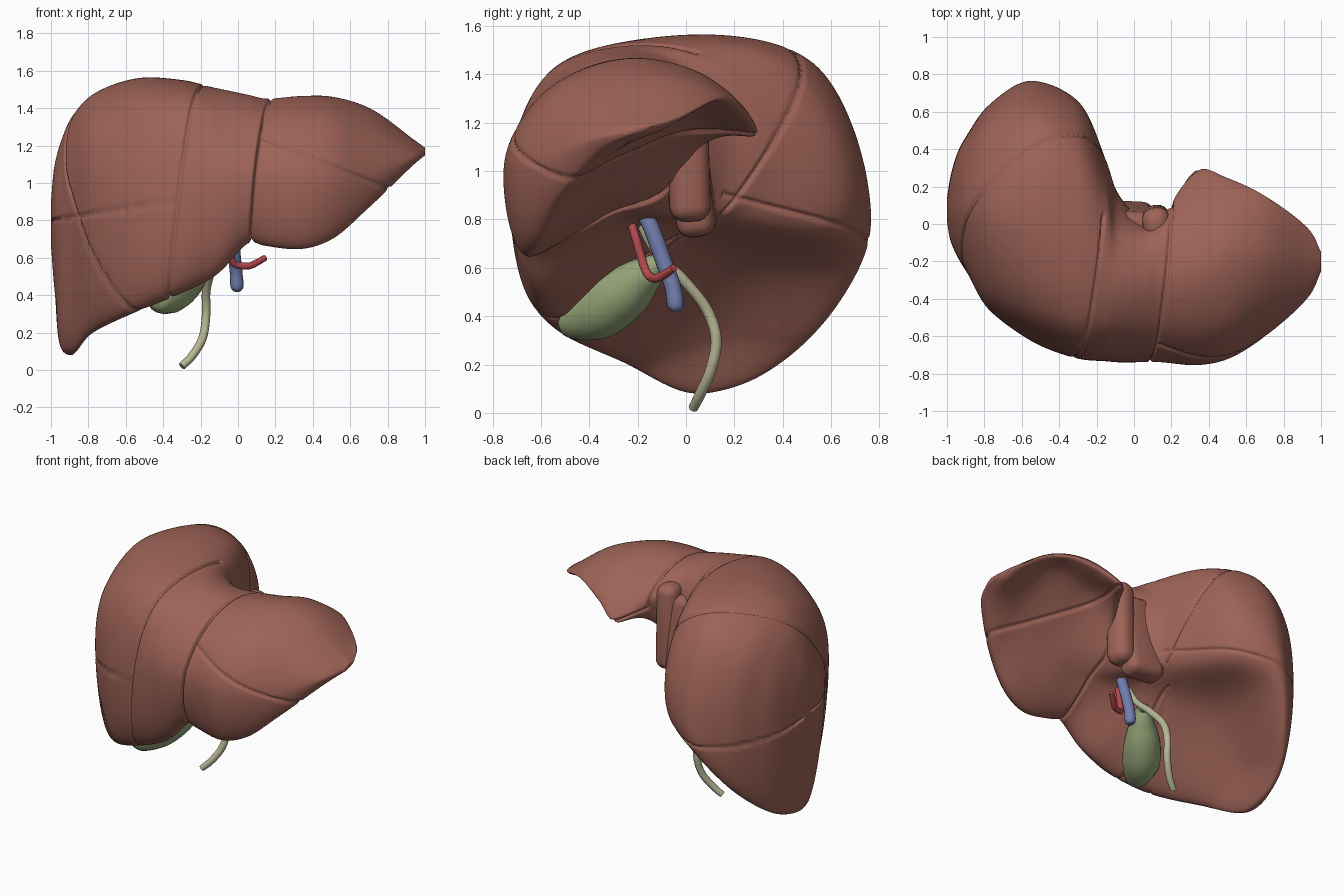
import bpy, bmesh, math
from mathutils import Vector

if "Cube" in bpy.data.objects:
    bpy.data.objects.remove(bpy.data.objects["Cube"])


def material(name, rgb):
    m = bpy.data.materials.new(name)
    m.diffuse_color = (*rgb, 1)
    m.use_nodes = True
    m.node_tree.nodes["Principled BSDF"].inputs["Base Color"].default_value = m.diffuse_color
    return m


LIVER = material("liver_brown", (0.34, 0.125, 0.095))
GREEN = material("gall_green", (0.31, 0.38, 0.19))
CREAM = material("duct_cream", (0.48, 0.47, 0.30))
BLUE = material("vein_blue", (0.17, 0.21, 0.42))
RED = material("artery_red", (0.48, 0.07, 0.08))


def spline(pts, steps, closed=False):
    """Centripetal Catmull-Rom through vectors of any size."""
    n = len(pts)
    if closed:
        ext = [pts[-1]] + pts + pts[:2]
    else:
        ext = [pts[0] * 2 - pts[1]] + pts + [pts[-1] * 2 - pts[-2]]
    out = []
    for i in range(n if closed else n - 1):
        p0, p1, p2, p3 = ext[i:i + 4]
        a, b, c = [max((q - p).length, 1e-4) ** 0.5 for p, q in ((p0, p1), (p1, p2), (p2, p3))]
        m1 = ((p1 - p0) / a - (p2 - p0) / (a + b) + (p2 - p1) / b) * b
        m2 = ((p2 - p1) / b - (p3 - p1) / (b + c) + (p3 - p2) / c) * b
        for k in range(steps):
            t = k / steps
            t2, t3 = t * t, t * t * t
            out.append(p1 * (2 * t3 - 3 * t2 + 1) + m1 * (t3 - 2 * t2 + t)
                       + p2 * (3 * t2 - 2 * t3) + m2 * (t3 - t2))
    if not closed:
        out.append(pts[-1].copy())
    return out


# Cross-sections: x, then (y, z) of front, top front, top, top back,
# back, hollow back, hollow front, lower edge
right = [
    (-.98, -.09, .80, -.07, .98, .07, 1.10, .22, .98, .26, .78, .20, .50, .10, .42, 0, .50),
    (-.94, -.18, .75, -.13, 1.08, .08, 1.24, .33, 1.10, .39, .75, .30, .28, .15, .12, 0, .13),
    (-.89, -.26, .80, -.21, 1.17, .08, 1.35, .38, 1.21, .48, .78, .39, .23, .17, .10, -.05, .11),
    (-.78, -.45, .82, -.37, 1.25, .06, 1.47, .48, 1.32, .63, .80, .54, .34, .15, .31, -.26, .21),
    (-.55, -.62, .95, -.46, 1.39, .03, 1.557, .53, 1.44, .75, .95, .72, .66, .15, .58, -.50, .32),
    (-.30, -.715, 1.0, -.55, 1.42, -.07, 1.55, .42, 1.45, .65, 1.05, .59, .77, 0, .71, -.60, .42),
    (-.15, -.73, 1.03, -.56, 1.40, -.20, 1.515, .17, 1.42, .34, 1.13, .25, .86, -.15, .75, -.61, .49),
    (-.085, -.735, 1.04, -.56, 1.38, -.28, 1.50, -.02, 1.43, .16, 1.14, .08, .84, -.20, .77, -.62, .54),
]
left = [
    (.065, -.735, 1.05, -.56, 1.35, -.30, 1.468, -.08, 1.41, 0, 1.22, -.05, .86, -.27, .81, -.64, .69),
    (.14, -.735, 1.05, -.57, 1.33, -.30, 1.45, -.05, 1.40, .03, 1.28, -.06, .93, -.32, .83, -.64, .67),
    (.34, -.75, 1.04, -.58, 1.33, -.25, 1.465, .08, 1.36, .29, 1.15, .03, 1.17, -.34, .89, -.66, .65),
    (.50, -.72, 1.03, -.56, 1.32, -.22, 1.46, .07, 1.40, .245, 1.24, .02, 1.23, -.32, .98, -.63, .70),
    (.70, -.60, 1.03, -.48, 1.26, -.22, 1.395, 0, 1.38, .15, 1.30, 0, 1.27, -.28, 1.08, -.55, .87),
    (.94, -.38, 1.13, -.34, 1.175, -.21, 1.228, -.11, 1.23, -.035, 1.22, -.10, 1.17, -.22, 1.13, -.35, 1.10),
]


def tip(sec, x, s, cy, cz):
    """Shrunken copy of an end section that closes the loft."""
    c = (cz, cy)
    return (x,) + tuple(c[i % 2] + (sec[i] - c[i % 2]) * s for i in range(1, 17))


sections = [tip(right[0], -1, .35, .07, .8)] + right + left + [tip(left[-1], 1, .3, -.2, 1.17)]


# Segment boundaries: signed distance and depth where each groove applies
def groove(p):
    x, y, z = p
    a = x - (.077 + .086 * z + .103 * y)
    b = x - (-.335 + .112 * z + .124 * y)
    d = [(a, .02)]
    if y < .05:
        d.append((b, .018))
    if b < 0 or y > .15 and x < 0:
        d.append((z - (.9 + .15 * (x + .34) - .2 * max(0, y)), .016))
        d.append(((y + .383 - .66 * x - .758 * z) / 1.42, .016))
    if a > 0:
        d.append(((z - 1.25 + .41 * (x - .12)) / 1.08, .015))
    return max(h * math.exp(-(v / .008) ** 2) for v, h in d)


# Liver body, lofted through the sections
loops = []
for s in sections:
    ring = [Vector((s[0], s[i], s[i + 1])) for i in range(1, 17, 2)]
    loops.append(spline(ring, 30, True))
columns = [spline(list(col), 24) for col in zip(*loops)]
bm = bmesh.new()
grid = [[bm.verts.new(p) for p in col] for col in columns]
n = len(grid)
for i in range(n):
    a, b = grid[i], grid[(i + 1) % n]
    for j in range(len(a) - 1):
        bm.faces.new((a[j], b[j], b[j + 1], a[j + 1]))
for e in (0, -1):
    mid = bm.verts.new(sum((c[e].co for c in grid), Vector()) / n)
    for i in range(n):
        bm.faces.new((grid[i][e], grid[(i + 1) % n][e], mid))
bmesh.ops.recalc_face_normals(bm, faces=bm.faces)
bm.normal_update()
moves = [(v, v.co - v.normal * groove(v.co)) for v in bm.verts]
for v, co in moves:
    v.co = co
for f in bm.faces:
    f.smooth = True
me = bpy.data.meshes.new("liver_body")
bm.to_mesh(me)
bm.free()
me.materials.append(LIVER)
bpy.context.collection.objects.link(bpy.data.objects.new("liver_body", me))


# Caudate lobe: rounded blocks on the back
def block(name, loc, size, rot, bevel):
    bpy.ops.mesh.primitive_cube_add(size=1, location=loc, rotation=rot)
    ob = bpy.context.object
    ob.name = name
    ob.scale = size
    bpy.ops.object.transform_apply(location=False, rotation=False, scale=True)
    m = ob.modifiers.new("round", 'BEVEL')
    m.width, m.segments = bevel, 5
    ob.data.materials.append(LIVER)
    bpy.ops.object.shade_smooth()


block("caudate_lobe", (.12, .01, 1.08), (.15, .17, .58), (.03, 0, .1), .065)
block("caudate_process", (-.02, .015, 1.02), (.27, .16, .58), (.12, .06, -.05), .06)


# Gallbladder, ducts and vessels: tubes through (x, y, z, radius)
def tube(name, pts, mat):
    path = spline([Vector(p) for p in pts], 10)
    cu = bpy.data.curves.new(name, 'CURVE')
    cu.dimensions = '3D'
    cu.bevel_depth, cu.bevel_resolution, cu.use_fill_caps = 1, 6, True
    sp = cu.splines.new('POLY')
    sp.points.add(len(path) - 1)
    for q, p in zip(sp.points, path):
        q.co = (p[0], p[1], p[2], 1)
        q.radius = max(p[3], .002)
    sp.use_smooth = True
    ob = bpy.data.objects.new(name, cu)
    bpy.context.collection.objects.link(ob)
    bpy.ops.object.select_all(action='DESELECT')
    ob.select_set(True)
    bpy.context.view_layer.objects.active = ob
    bpy.ops.object.convert(target='MESH')
    ob = bpy.context.object
    ob.data.materials.clear()
    ob.data.materials.append(mat)
    bpy.ops.object.shade_smooth_by_angle(angle=math.radians(50))


tube("gallbladder", [(-.435, -.53, .36, .004), (-.43, -.51, .365, .05), (-.405, -.45, .385, .09),
                     (-.36, -.36, .425, .12), (-.285, -.26, .495, .115), (-.21, -.17, .57, .078),
                     (-.16, -.10, .615, .04), (-.13, -.06, .60, .02)], GREEN)
tube("bile_duct", [(-.10, -.21, .83, .02), (-.12, -.12, .66, .02), (-.14, -.01, .55, .022),
                   (-.17, .09, .42, .023), (-.17, .125, .30, .023), (-.19, .10, .17, .023),
                   (-.25, .055, .07, .022), (-.30, .03, .02, .02)], CREAM)
tube("portal_vein", [(-.05, -.19, .86, .034), (-.03, -.15, .78, .034), (-.02, -.09, .62, .034),
                     (-.01, -.055, .52, .034), (-.005, -.042, .44, .033), (-.005, -.04, .42, .018)], BLUE)
tube("hepatic_artery", [(-.07, -.24, .83, .018), (-.05, -.21, .73, .018), (-.03, -.165, .585, .018),
                        (-.015, -.15, .565, .018), (.06, -.12, .557, .018), (.10, -.085, .575, .018),
                        (.145, -.05, .60, .016)], RED)
